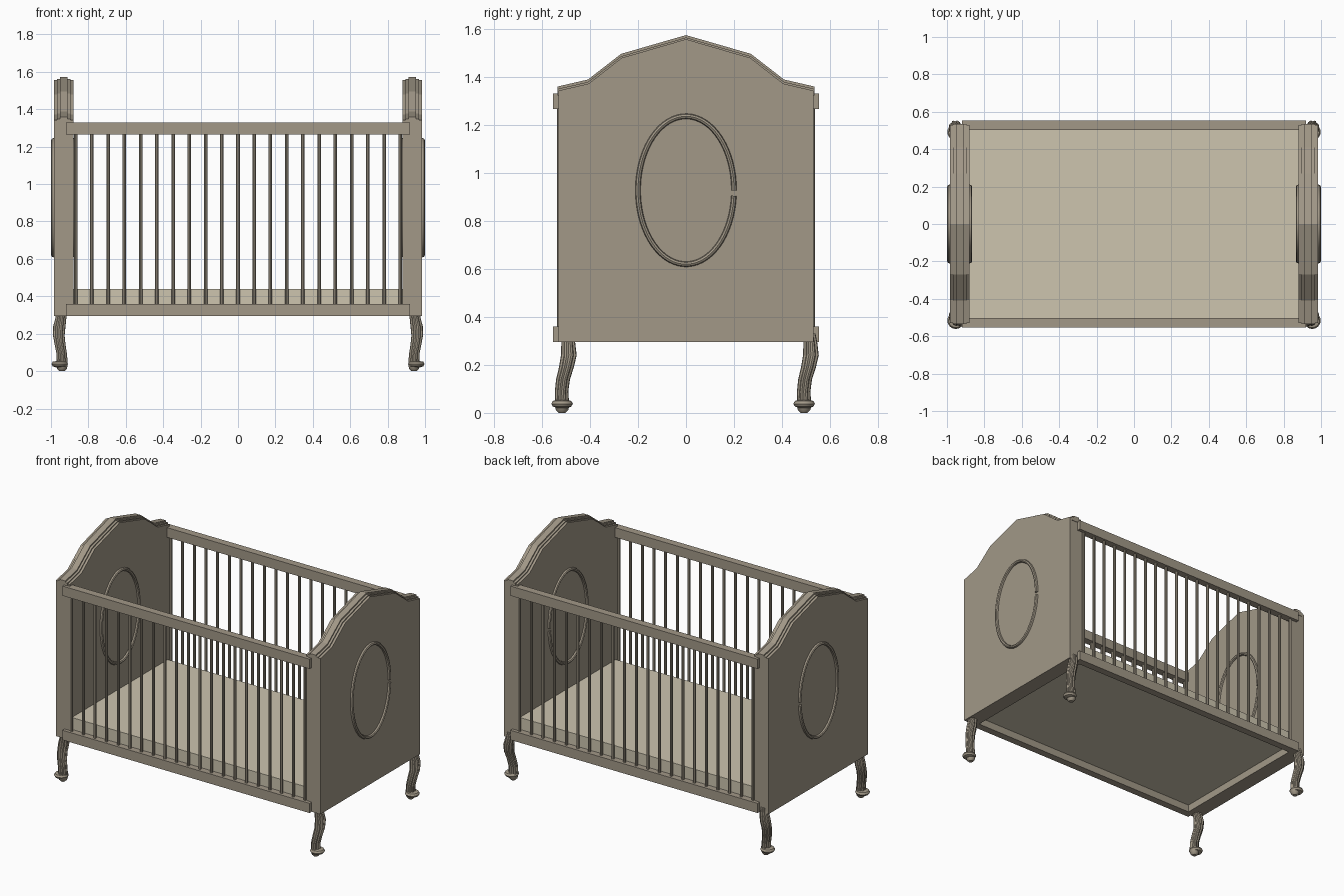
import bpy, bmesh, math
from mathutils import Vector

cube = bpy.data.objects.get("Cube")
if cube:
    bpy.data.objects.remove(cube, do_unlink=True)


def material(name, rgb):
    m = bpy.data.materials.new(name)
    m.use_nodes = True
    m.diffuse_color = (*rgb, 1)
    m.node_tree.nodes["Principled BSDF"].inputs["Base Color"].default_value = (*rgb, 1)
    return m


WOOD = material("taupe wood", (0.36, 0.315, 0.245))
CLOTH = material("cream mattress", (0.61, 0.555, 0.43))


def finish(name, bm, mat, smooth=False):
    bmesh.ops.recalc_face_normals(bm, faces=bm.faces)
    mesh = bpy.data.meshes.new(name)
    bm.to_mesh(mesh)
    bm.free()
    mesh.materials.append(mat)
    ob = bpy.data.objects.new(name, mesh)
    bpy.context.collection.objects.link(ob)
    if smooth:
        bpy.ops.object.select_all(action='DESELECT')
        ob.select_set(True)
        bpy.context.view_layer.objects.active = ob
        bpy.ops.object.shade_smooth_by_angle(angle=math.radians(40))
    return ob


def box(name, x, y, z, mat=WOOD):
    """Box from (low, high) ranges."""
    bm = bmesh.new()
    bmesh.ops.create_cube(bm, size=1)
    for v in bm.verts:
        v.co = [r[0] if c < 0 else r[1] for c, r in zip(v.co, (x, y, z))]
    return finish(name, bm, mat)


def extrude_x(name, outline, x0, x1):
    """Extrude a (y, z) outline from x0 to x1."""
    bm = bmesh.new()
    face = bm.faces.new([bm.verts.new((x0, y, z)) for y, z in outline])
    new = bmesh.ops.extrude_face_region(bm, geom=[face])["geom"]
    bmesh.ops.translate(bm, vec=(x1 - x0, 0, 0),
                        verts=[g for g in new if isinstance(g, bmesh.types.BMVert)])
    return finish(name, bm, WOOD)


def loft(name, rings, smooth=True):
    """Join equal-sized rings of points into a capped tube."""
    bm = bmesh.new()
    loops = [[bm.verts.new(p) for p in ring] for ring in rings]
    n = len(loops[0])
    for a, b in zip(loops, loops[1:]):
        for i in range(n):
            j = (i + 1) % n
            bm.faces.new((a[i], a[j], b[j], b[i]))
    bm.faces.new(loops[0])
    bm.faces.new(loops[-1])
    return finish(name, bm, WOOD, smooth)


# Crest line shared by the end panels and their mouldings
half = [(0.53, 1.342), (0.405, 1.371), (0.268, 1.478), (0, 1.556)]
crest = half + [(-y, z) for y, z in half[-2::-1]]


def crest_strip(name, cx, width, height):
    low = [(y * 1.008, z - 0.02) for y, z in reversed(crest)]
    high = [(y * 1.008, z + height) for y, z in crest]
    return extrude_x(name, high + low, cx - width, cx + width)


def oval(name, x):
    """Oval moulding with a small gap on its +y side."""
    rings = []
    steps = 64
    for i in range(steps + 1):
        t = -0.005 + (2 * math.pi - 0.07) * i / steps
        out = Vector((0, math.cos(t) / 0.2, math.sin(t) / 0.305)).normalized()
        c = Vector((x, 0.2 * math.cos(t), 0.927 + 0.308 * math.sin(t)))
        rings.append([c + out * 0.011 * math.cos(a) + Vector((0.014 * math.sin(a), 0, 0))
                      for a in (k * math.pi / 4 for k in range(8))])
    return loft(name, rings)


# End panels with stepped crest and oval mouldings
for side, s in (("right", -1), ("left", 1)):
    cx = s * 0.932
    extrude_x(side + "_end_panel", crest + [(-0.53, 0.295), (0.53, 0.295)],
              cx - 0.052, cx + 0.052)
    crest_strip(side + "_crest_step", cx, 0.036, 0.007)
    crest_strip(side + "_crest_ridge", cx, 0.021, 0.017)
    oval(side + "_outer_oval", s * 0.985)
    oval(side + "_inner_oval", s * 0.88)

# Side rails and bars
for side, s in (("front", -1), ("back", 1)):
    y = sorted((s * 0.503, s * 0.553))
    box(side + "_top_rail", (-0.92, 0.92), y, (1.265, 1.33))
    box(side + "_bottom_rail", (-0.92, 0.92), y, (0.295, 0.36))
    bm = bmesh.new()
    for i in range(-10, 11):
        r = bmesh.ops.create_cone(bm, cap_ends=True, segments=8, radius1=0.0095,
                                  radius2=0.0095, depth=0.93)
        bmesh.ops.translate(bm, verts=r["verts"], vec=(i * 0.0868, s * 0.528, 0.812))
    finish(side + "_bars", bm, WOOD, True)

# Mattress
box("mattress", (-0.885, 0.885), (-0.51, 0.51), (0.345, 0.44), CLOTH)


# Curved fluted legs: (outward x, y, z, radius) down the path
LEG = [(0.943, 0.008, 0.33, 0.026), (0.946, 0.012, 0.29, 0.03),
       (0.955, 0.014, 0.24, 0.034), (0.958, 0.004, 0.19, 0.032),
       (0.951, -0.01, 0.14, 0.03), (0.942, -0.016, 0.09, 0.029),
       (0.94, -0.014, 0.045, 0.03)]
FOOT = [(0.012, 0.055), (0.038, 0.05), (0.045, 0.038), (0.038, 0.026), (0.02, 0.02)]


def ring(x, y, z, r, flute=0.0, n=24):
    return [(x + r * (1 - flute * (k % 3 == 0)) * math.cos(k * 2 * math.pi / n),
             y + r * (1 - flute * (k % 3 == 0)) * math.sin(k * 2 * math.pi / n), z)
            for k in range(n)]


for end, y0 in (("front", -0.502), ("back", 0.506)):
    for side, s in (("right", -1), ("left", 1)):
        name = end + "_" + side
        loft(name + "_leg", [ring(s * x, y0 + y, z, r, 0.16) for x, y, z, r in LEG])
        loft(name + "_foot", [ring(s * 0.953, y0 - 0.014, z, r) for r, z in FOOT])
        loft(name + "_foot_pad", [ring(s * 0.941, y0 - 0.014, z, r)
                                  for r, z in ((0.03, 0.03), (0.026, 0.012), (0.014, 0))])
